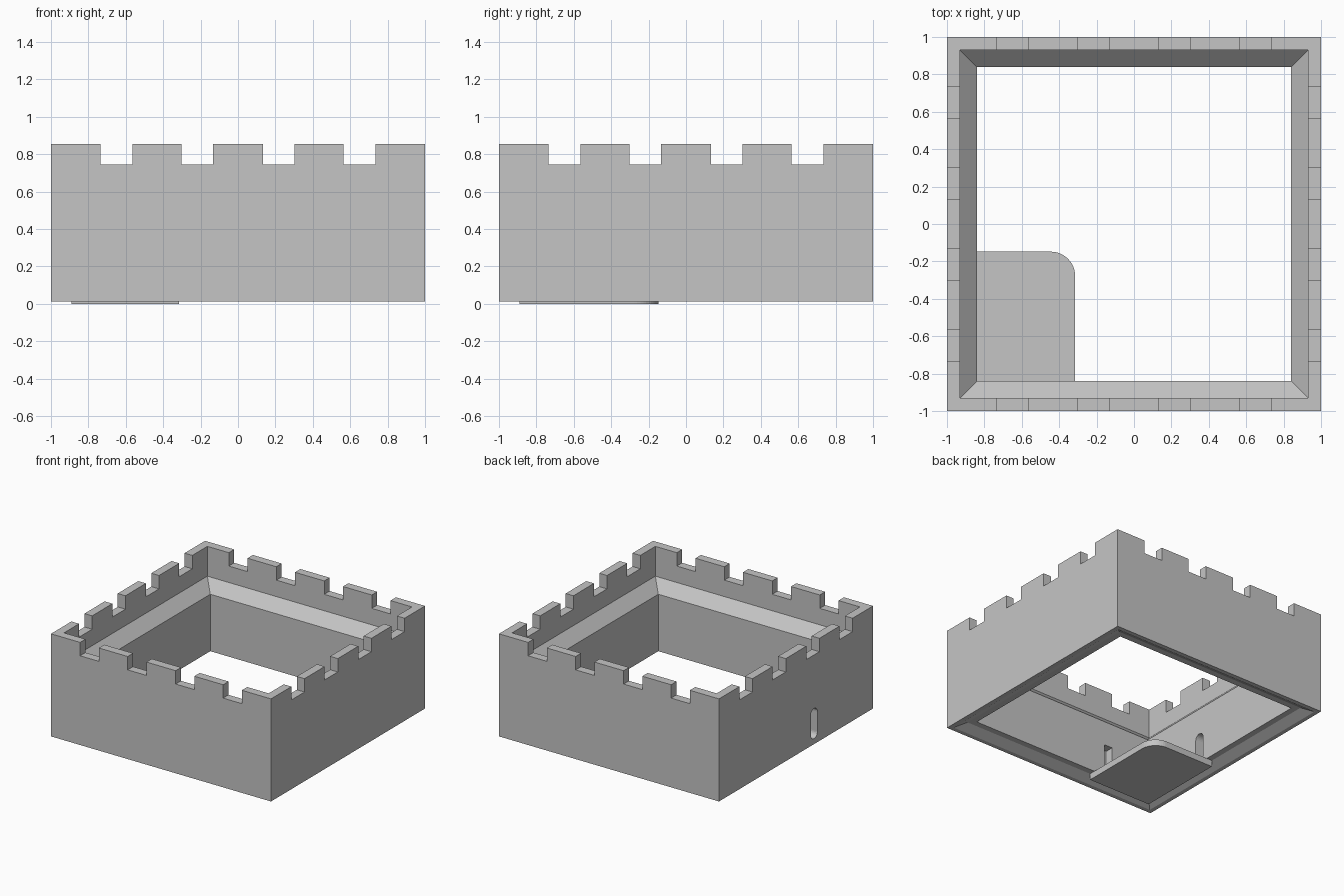
import bpy
import bmesh
from math import sin, cos, pi
from mathutils import Vector

cube = bpy.data.objects.get("Cube")
if cube:
    bpy.data.objects.remove(cube, do_unlink=True)

# One plain grey for everything
grey = bpy.data.materials.new("plain_grey")
grey.use_nodes = True
COLOUR = (0.56, 0.56, 0.56, 1)
grey.diffuse_color = COLOUR
grey.node_tree.nodes["Principled BSDF"].inputs["Base Color"].default_value = COLOUR


def finish(name, bm):
    bmesh.ops.recalc_face_normals(bm, faces=bm.faces)
    mesh = bpy.data.meshes.new(name)
    bm.to_mesh(mesh)
    bm.free()
    mesh.materials.append(grey)
    obj = bpy.data.objects.new(name, mesh)
    bpy.context.scene.collection.objects.link(obj)
    return obj


def prism(name, outline, along):
    """Extrude a closed outline of 3D points by a vector."""
    bm = bmesh.new()
    face = bm.faces.new([bm.verts.new(p) for p in outline])
    new = bmesh.ops.extrude_face_region(bm, geom=[face])["geom"]
    verts = [g for g in new if isinstance(g, bmesh.types.BMVert)]
    bmesh.ops.translate(bm, verts=verts, vec=Vector(along))
    return finish(name, bm)


def box(name, x0, x1, y0, y1, z0, z1):
    base = [(x0, y0, z0), (x1, y0, z0), (x1, y1, z0), (x0, y1, z0)]
    return prism(name, base, (0, 0, z1 - z0))


def square_ring(name, profile):
    """Sweep a closed (half width, height) profile around a square."""
    bm = bmesh.new()
    loops = [[bm.verts.new((sx * w, sy * w, z))
              for sx, sy in ((-1, -1), (1, -1), (1, 1), (-1, 1))]
             for w, z in profile]
    for i, low in enumerate(loops):
        high = loops[(i + 1) % len(loops)]
        for j in range(4):
            k = (j + 1) % 4
            bm.faces.new((low[j], low[k], high[k], high[j]))
    return finish(name, bm)


def cut(target, cutter):
    cutter.hide_render = True
    mod = target.modifiers.new("cut", 'BOOLEAN')
    mod.operation = 'DIFFERENCE'
    mod.solver = 'EXACT'
    mod.object = cutter
    bpy.context.view_layer.objects.active = target
    bpy.ops.object.modifier_apply(modifier=mod.name)
    bpy.data.objects.remove(cutter, do_unlink=True)


# Hollow wall with a sloped inner ledge and a bevelled recess underneath
RECESS = 0.052
walls = square_ring("castle_walls", [
    (1, 0.012), (1, 0.855), (0.93, 0.855), (0.93, 0.61),
    (0.84, 0.52), (0.84, RECESS), (0.89, RECESS), (0.965, 0.012)])

# Battlement gaps, each cut through two opposite walls
for centre in (-0.65, -0.218, 0.218, 0.65):
    a, b = centre - 0.085, centre + 0.085
    cut(walls, box("gap_cutter", a, b, -1.1, 1.1, 0.745, 0.95))
    cut(walls, box("gap_cutter", -1.1, 1.1, a, b, 0.745, 0.95))

# Round-ended slot through the right-hand wall
R, LOW, HIGH = 0.043, 0.1, 0.262
slot = []
for i in range(26):
    half, step = divmod(i, 13)
    ang = pi * (half + step / 12)
    slot.append((-1.1, -0.235 + R * cos(ang), (LOW if half else HIGH) + R * sin(ang)))
cut(walls, prism("slot_cutter", slot, (0.4, 0, 0)))

# Blind pocket inside the front wall
cut(walls, box("pocket_cutter", -0.49, -0.415, -0.91, -0.7, 0.075, 0.32))

# Floor plate in one corner, with one rounded corner
X, Y, C = -0.315, -0.148, 0.13
corner = [(X - C + C * cos(i * pi / 24), Y - C + C * sin(i * pi / 24), 0)
          for i in range(13)]
prism("floor_plate", [(-0.89, -0.89, 0), (X, -0.89, 0)] + corner + [(-0.89, Y, 0)],
      (0, 0, RECESS))
